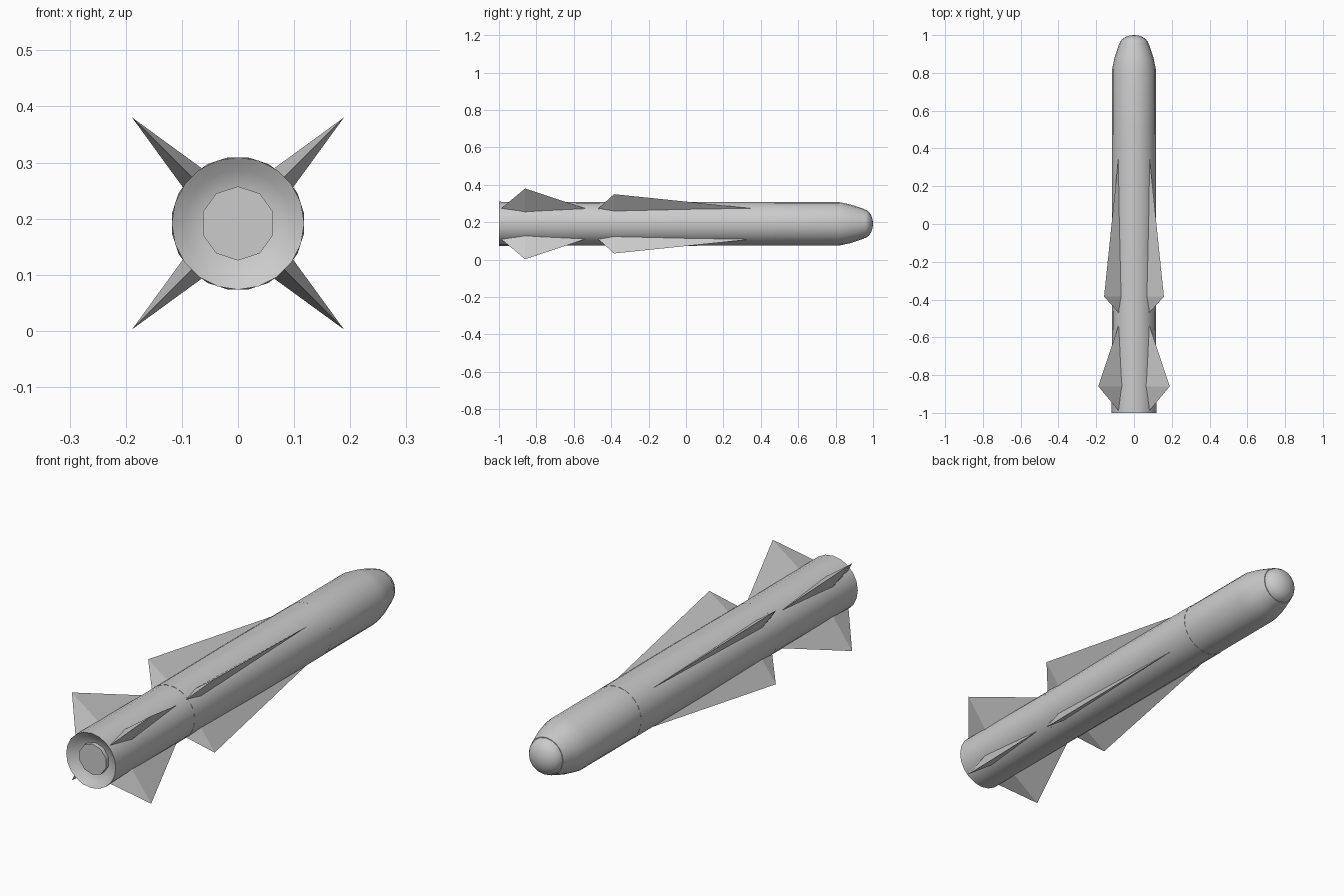
import bpy, bmesh, math

if "Cube" in bpy.data.objects:
    bpy.data.objects.remove(bpy.data.objects["Cube"])

AXIS_Z = 0.1915


def finish(name, bm, angle):
    bmesh.ops.remove_doubles(bm, verts=bm.verts, dist=1e-5)
    bmesh.ops.recalc_face_normals(bm, faces=bm.faces)
    me = bpy.data.meshes.new(name)
    bm.to_mesh(me)
    bm.free()
    ob = bpy.data.objects.new(name, me)
    ob.location.z = AXIS_Z
    bpy.context.collection.objects.link(ob)
    bpy.ops.object.select_all(action='DESELECT')
    bpy.context.view_layer.objects.active = ob
    ob.select_set(True)
    bpy.ops.object.shade_smooth_by_angle(angle=math.radians(angle))
    return ob


def lathe(name, profile, sides, turn=0.0, angle=40):
    """Revolve (y, radius) points around the long axis."""
    bm = bmesh.new()
    rings = []
    for y, r in profile:
        rings.append([bm.verts.new((r * math.cos(a), y, r * math.sin(a)))
                      for a in (2 * math.pi * (i + turn) / sides for i in range(sides))])
    for a, b in zip(rings, rings[1:]):
        for i in range(sides):
            j = (i + 1) % sides
            bm.faces.new((a[i], a[j], b[j], b[i]))
    return finish(name, bm, angle)


def fin(name, lead, ridge, trail, root_r, tip_r, half, ang):
    """Diamond-section fin that tapers to a pointed tip."""
    bm = bmesh.new()
    c, s = math.cos(ang), math.sin(ang)

    def v(r, y, t):
        return bm.verts.new((r * c - t * s, y, r * s + t * c))
    base = [v(root_r, lead, 0), v(root_r, ridge, half), v(root_r, trail, 0), v(root_r, ridge, -half)]
    tip = v(tip_r, ridge, 0)
    bm.faces.new(base)
    for i in range(4):
        bm.faces.new((base[i], base[(i + 1) % 4], tip))
    return finish(name, bm, 10)


# Body sections
lathe("tail_section", [(-0.46, 0.0), (-0.46, 0.116), (-1.0, 0.118),
                       (-0.985, 0.095), (-0.97, 0.065), (-0.97, 0.0)], 20)
lathe("middle_section", [(-0.46, 0.0), (-0.46, 0.117), (0.0, 0.119),
                         (0.47, 0.117), (0.47, 0.0)], 20, 0.5)
lathe("front_section", [(0.47, 0.0), (0.47, 0.116), (0.82, 0.116), (0.88, 0.103),
                        (0.95, 0.080), (0.95, 0.0)], 20)

# Rounded seeker dome
dome = [(0.947 + 0.053 * math.sin(a), 0.078 * math.cos(a))
        for a in (math.pi / 2 * i / 5 for i in range(6))]
lathe("nose_dome", dome, 16)

# Exhaust plug in the tail recess
lathe("exhaust_plug", [(-0.95, 0.066), (-0.988, 0.066), (-0.988, 0.0)], 10, 0.5)

# Four wings and four tail fins, set diagonally
for k in range(4):
    ang = math.pi / 4 + k * math.pi / 2
    fin(f"wing_{k + 1}", 0.41, -0.385, -0.475, 0.108, 0.224, 0.019, ang)
    fin(f"tail_fin_{k + 1}", -0.52, -0.86, -0.995, 0.108, 0.267, 0.025, ang)
